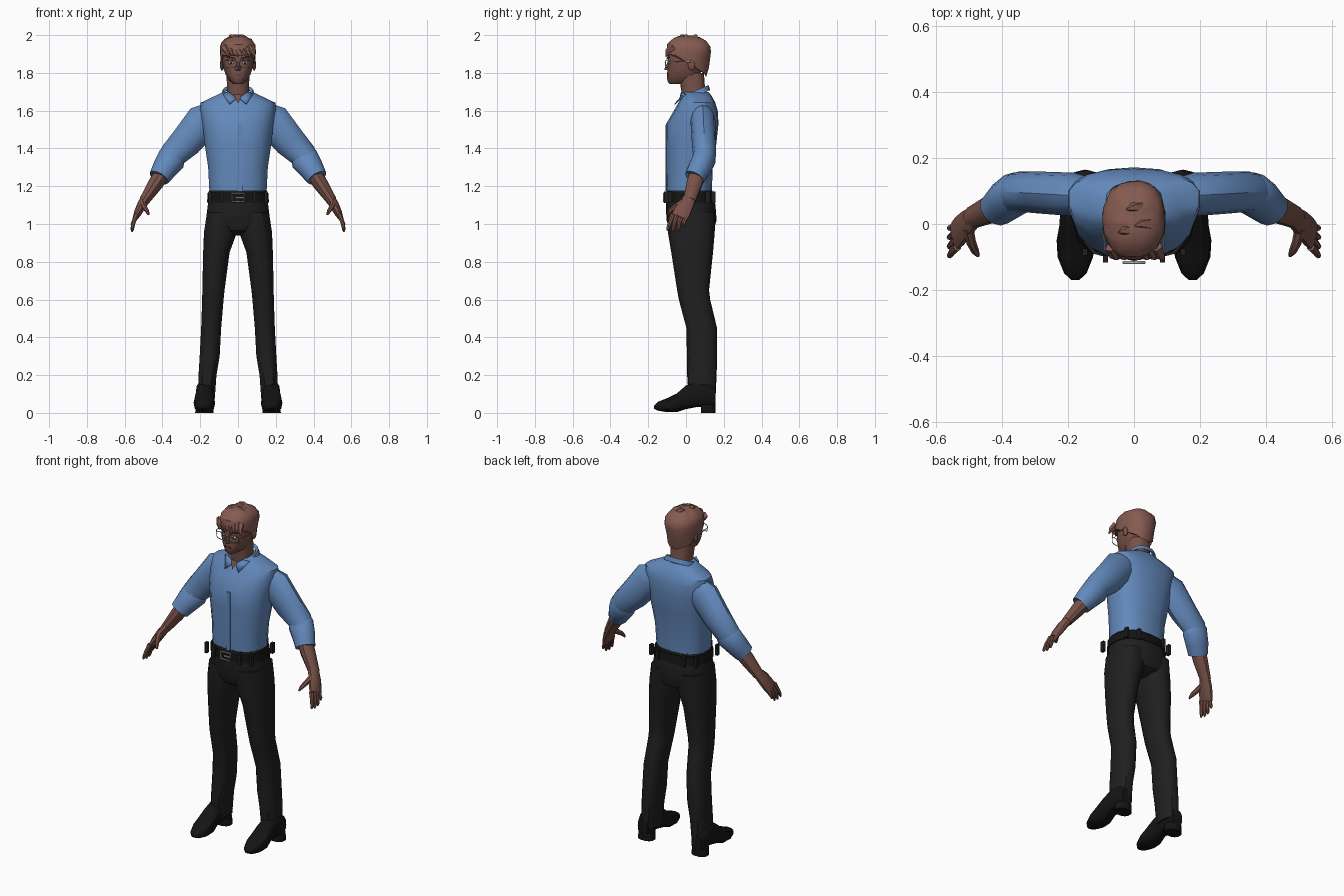
import bpy, bmesh, math, random
from mathutils import Vector

random.seed(4)


def material(name, r, g, b):
    m = bpy.data.materials.new(name)
    m.diffuse_color = (r, g, b, 1)
    return m


SHIRT = material("shirt blue", 0.125, 0.25, 0.50)
SKIN = material("skin", 0.19, 0.085, 0.066)
HAIR = material("hair brown", 0.235, 0.105, 0.082)
TROUSER = material("trouser black", 0.014, 0.014, 0.014)
LEATHER = material("leather black", 0.007, 0.007, 0.007)
METAL = material("metal grey", 0.42, 0.44, 0.45)
WHITE = material("eye white", 0.65, 0.65, 0.63)
DARK = material("dark brown", 0.035, 0.017, 0.013)
LIP = material("lip", 0.12, 0.045, 0.038)


def mesh(name, verts, faces, mat):
    bm = bmesh.new()
    vs = [bm.verts.new(v) for v in verts]
    for f in faces:
        bm.faces.new([vs[i] for i in f])
    bmesh.ops.recalc_face_normals(bm, faces=bm.faces)
    me = bpy.data.meshes.new(name)
    bm.to_mesh(me)
    bm.free()
    me.materials.append(mat)
    ob = bpy.data.objects.new(name, me)
    bpy.context.collection.objects.link(ob)
    return ob


def loft(name, rings, mat, caps=True, side=1):
    """Skin a list of equal-sized point rings; side=-1 mirrors in x."""
    n = len(rings[0])
    verts = [(p[0] * side, p[1], p[2]) for r in rings for p in r]
    faces = [(k * n + i, k * n + (i + 1) % n, (k + 1) * n + (i + 1) % n, (k + 1) * n + i)
             for k in range(len(rings) - 1) for i in range(n)]
    if caps:
        faces += [tuple(range(n)), tuple(range((len(rings) - 1) * n, len(rings) * n))]
    return mesh(name, verts, faces, mat)


def power(v, p):
    return math.copysign(abs(v) ** (2 / p), v)


def slab(z, x0, x1, yf, yb, ym=None, tilt=0, n=18, p=2.4):
    """Horizontal rounded section, widest at ym, optionally tilted front to back."""
    ym = (yf + yb) / 2 if ym is None else ym
    out = []
    for i in range(n):
        a = 2 * math.pi * (i + 0.5) / n
        s = power(math.sin(a), p)
        y = ym + s * ((yb - ym) if s > 0 else (ym - yf))
        out.append(((x0 + x1) / 2 + (x1 - x0) / 2 * power(math.cos(a), p), y, z + tilt * y))
    return out


def limb(name, pts, mat, side=1, n=10):
    """Tube through (x, y, z, radius, depth radius) stations."""
    rings = []
    for k, s in enumerate(pts):
        c = Vector(s[:3])
        t = (Vector(pts[min(k + 1, len(pts) - 1)][:3]) - Vector(pts[max(k - 1, 0)][:3])).normalized()
        v = Vector((0, 1, 0))
        v = (v - t * v.dot(t)).normalized()
        u = t.cross(v)
        rings.append([c + u * s[3] * math.cos(2 * math.pi * i / n) + v * s[4] * math.sin(2 * math.pi * i / n)
                      for i in range(n)])
    return loft(name, rings, mat, side=side)


def box(name, c, size, mat):
    verts = [(c[0] + x * size[0] / 2, c[1] + y * size[1] / 2, c[2] + z * size[2] / 2)
             for x in (-1, 1) for y in (-1, 1) for z in (-1, 1)]
    return mesh(name, verts, [(0, 1, 3, 2), (4, 6, 7, 5), (0, 4, 5, 1), (2, 3, 7, 6), (0, 2, 6, 4), (1, 5, 7, 3)], mat)


def ball(name, c, r, mat):
    bm = bmesh.new()
    bmesh.ops.create_uvsphere(bm, u_segments=12, v_segments=8, radius=1)
    for v in bm.verts:
        v.co = Vector([c[i] + v.co[i] * r[i] for i in range(3)])
    me = bpy.data.meshes.new(name)
    bm.to_mesh(me)
    bm.free()
    me.materials.append(mat)
    bpy.context.collection.objects.link(bpy.data.objects.new(name, me))


def wire(name, pts, r, mat, closed=False):
    cu = bpy.data.curves.new(name, 'CURVE')
    cu.dimensions = '3D'
    cu.bevel_depth = r
    cu.bevel_resolution = 1
    sp = cu.splines.new('POLY')
    sp.points.add(len(pts) - 1)
    for q, p in zip(sp.points, pts):
        q.co = (*p, 1)
    sp.use_cyclic_u = closed
    cu.materials.append(mat)
    bpy.context.collection.objects.link(bpy.data.objects.new(name, cu))


# Shirt body: z, half width, front, back, widest y
body = [(1.165, .153, -.102, .138, .02), (1.30, .160, -.106, .140, .03), (1.42, .178, -.106, .160, .04),
        (1.53, .190, -.105, .172, .06), (1.60, .203, -.064, .168, .08), (1.642, .200, -.040, .155, .085),
        (1.675, .130, -.022, .138, .07), (1.70, .078, -.012, .118, .05)]
loft("shirt_body", [slab(z, -w, w, f, b, m) for z, w, f, b, m in body], SHIRT)
box("shirt_placket", (0.012, -.106, 1.35), (.024, .005, .35), SHIRT)

# Collar with two folded points and an open neck
loft("shirt_collar", [slab(z, -w, w, f, b, .05, .42) for z, w, f, b in
                      ((1.655, .092, -.028, .128), (1.685, .080, -.022, .120), (1.675, .066, -.015, .108))],
     SHIRT, caps=False)
for s, side in ((1, "left"), (-1, "right")):
    o = mesh(side + "_collar_point", [(s * .006, -.034, 1.668), (s * .05, -.026, 1.70), (s * .082, -.005, 1.69),
                                      (s * .045, -.062, 1.635)], [(0, 1, 2, 3)], SHIRT)
    o.modifiers.new("thickness", 'SOLIDIFY').thickness = .006
mesh("open_neck", [(-.022, -.034, 1.685), (.022, -.034, 1.685), (0, -.056, 1.638)], [(0, 1, 2)], SKIN)

# Neck and head
loft("neck", [slab(z, -w, w, f, b) for z, w, f, b in
              ((1.64, .062, -.02, .11), (1.70, .058, -.024, .102), (1.80, .062, -.04, .095))], SKIN)
skull = [(1.742, .026, -.088, -.01), (1.757, .046, -.099, .02), (1.79, .066, -.100, .07), (1.83, .080, -.098, .095),
         (1.87, .085, -.096, .112), (1.91, .086, -.099, .12), (1.95, .076, -.085, .11), (1.975, .05, -.05, .08)]
loft("head", [slab(z, -w, w, f, b, .01) for z, w, f, b in skull], SKIN)
mesh("nose", [(-.008, -.094, 1.865), (.008, -.094, 1.865), (.017, -.092, 1.812), (-.017, -.092, 1.812),
              (0, -.116, 1.818)], [(0, 1, 4), (1, 2, 4), (2, 3, 4), (3, 0, 4)], SKIN)
box("mouth", (0, -.098, 1.788), (.036, .007, .008), LIP)

# Hair shell: hairline drops from forehead to nape, then closes at the crown
def hairline(y):
    if y < -.05:
        return 1.895
    return 1.895 - .045 * min(1, (y + .05) / .07) - .055 * max(0, (y - .02) / .09)


def shell(z):
    keys = [(1.78, .80), (1.85, .93), (1.91, 1.0), (1.95, .96), (1.978, .75), (1.99, .5), (1.997, .2)]
    for (a, u), (b, v) in zip(keys, keys[1:]):
        if z <= b:
            return u + (v - u) * max(0, (z - a) / (b - a))
    return .2


rows = []
for k in range(8):
    row = []
    for i in range(22):
        a = 2 * math.pi * i / 22
        s = math.sin(a)
        z0 = hairline(.012 + s * (.118 if s > 0 else .116))
        q = 1 - (1 - k / 7) ** 1.6
        z = z0 + (1.996 - z0) * q
        f = shell(z) * (1 + random.uniform(-.035, .035))
        row.append((power(math.cos(a), 2.3) * .097 * f, .012 + power(s, 2.2) * .119 * f,
                    z + random.uniform(-.005, .003)))
    rows.append(row)
loft("hair", rows, HAIR)
for i in range(7):  # swept fringe tufts
    x = -.07 + i * .023
    limb("fringe_tuft", [(x, -.07, 1.935, .02, .02), (x + .012, -.098, 1.912, .015, .014),
                         (x + .022, -.106, 1.885 + .006 * (i % 2), .003, .003)], HAIR, n=5)
for x, y in ((-.03, -.02), (.02, .0), (-.005, .05)):  # crown tufts
    limb("crown_tuft", [(x + .02, y, 1.975, .022, .022), (x, y, 1.994, .014, .014),
                        (x - .018, y - .006, 2.0, .002, .002)], HAIR, n=5)

# Trouser seat, belt and buckle
seat = [(1.178, .154, -.103, .140), (1.10, .162, -.107, .156), (1.02, .172, -.103, .162),
        (.965, .14, -.085, .145), (.94, .06, -.05, .10)]
loft("trouser_seat", [slab(z, -w, w, f, b) for z, w, f, b in seat], TROUSER)
loft("belt", [slab(z, -w, w, -.111, b) for z, w, b in
              ((1.115, .160, .151), (1.115, .166, .157), (1.166, .162, .150), (1.166, .155, .143))], LEATHER, False)
for x in (-.155, -.09, .09, .155):
    for y in ((-.085, .115) if abs(x) > .1 else (-.106, .145)):
        box("belt_loop", (x * .96, y, 1.142), (.016, .022, .062), TROUSER)
wire("buckle_frame", [(-.032, -.117, 1.118), (.032, -.117, 1.118), (.032, -.117, 1.163), (-.032, -.117, 1.163)],
     .005, METAL, True)
box("buckle_prong", (.008, -.118, 1.14), (.04, .006, .008), METAL)

for s, side in ((1, "left"), (-1, "right")):
    # Sleeve, rolled cuff and forearm
    limb(side + "_sleeve", [(.13, .085, 1.575, .075, .055), (.185, .09, 1.545, .094, .066), (.277, .095, 1.433, .085, .064),
                            (.345, .098, 1.365, .072, .062), (.385, .075, 1.30, .060, .055)], SHIRT, s, 12)
    limb(side + "_cuff", [(.335, .100, 1.365, .066, .055), (.352, .096, 1.345, .077, .064), (.390, .07, 1.290, .066, .062),
                          (.418, .045, 1.245, .056, .055), (.412, .05, 1.254, .040, .040)], SHIRT, s, 12)
    limb(side + "_forearm", [(.39, .068, 1.285, .042, .044), (.435, .045, 1.215, .040, .043), (.495, .018, 1.125, .028, .034)],
         SKIN, s)
    # Hand: palm, four fingers, thumb
    limb(side + "_palm", [(.485, .022, 1.14, .027, .033), (.51, .0, 1.10, .025, .042), (.53, -.022, 1.06, .021, .047),
                          (.542, -.035, 1.035, .015, .046)], SKIN, s)
    for i in range(4):
        y = -.07 + i * .024
        tip = (.965, .958, .962, .985)[i]
        limb(side + "_finger", [(.537, y, 1.05, .013, .013), (.552, y - .014, 1.01, .0115, .012),
                                (.56, y - .026 + .004 * i, tip + .012, .009, .009),
                                (.56, y - .030 + .005 * i, tip, .004, .004)], SKIN, s, 7)
    limb(side + "_thumb", [(.505, -.01, 1.115, .016, .022), (.495, -.055, 1.09, .015, .016), (.482, -.083, 1.07, .012, .012),
                           (.473, -.096, 1.05, .005, .006)], SKIN, s, 7)
    # Trouser leg: z, inner x, outer x, front, back
    leg = [(1.06, .008, .166, -.10, .155), (.955, .004, .182, -.096, .152), (.85, .043, .186, -.078, .143),
           (.65, .070, .190, -.047, .122), (.60, .075, .191, -.038, .128), (.45, .088, .196, .002, .164),
           (.30, .096, .204, .005, .165), (.20, .113, .210, .006, .162), (.075, .122, .213, .014, .156)]
    loft(side + "_trouser_leg", [slab(*r, n=14) for r in leg], TROUSER, side=s)
    # Shoe lofted heel to toe: y, half width, bottom, top
    shoe = [(-.170, .012, .022, .036), (-.150, .034, .012, .058), (-.10, .054, .004, .078), (-.05, .057, .004, .102),
            (.0, .048, .02, .145), (.06, .046, .032, .17), (.12, .046, .032, .16), (.156, .034, .032, .13)]
    loft(side + "_shoe", [[(.178 + w * power(math.cos(a), 2.6), y, (b + t) / 2 + (t - b) / 2 * power(math.sin(a), 2.6))
                           for a in [math.pi * i / 6 for i in range(12)]] for y, w, b, t in shoe], LEATHER, side=s)
    loft(side + "_heel", [slab(z, .178 - w, .178 + w, .078, .158, n=12) for z, w in ((0, .05), (.045, .047))],
         LEATHER, side=s)
    # Ear, eye, brow
    ball(side + "_ear", (s * .086, .03, 1.842), (.010, .019, .030), SKIN)
    ball(side + "_eye", (s * .036, -.089, 1.853), (.015, .007, .007), WHITE)
    ball(side + "_iris", (s * .036, -.094, 1.853), (.006, .004, .006), DARK)
    mesh(side + "_brow", [(s * .014, -.1015, 1.872), (s * .062, -.086, 1.880), (s * .058, -.089, 1.889),
                          (s * .014, -.1025, 1.881)], [(0, 1, 2, 3)], DARK)
    # Spectacle rim and temple
    rim = [(s * (.042 + .033 * power(math.cos(a), 4)), -.108 + .012 * (power(math.cos(a), 4) + 1) / 2,
            1.848 + .021 * power(math.sin(a), 4)) for a in [math.pi * i / 8 for i in range(16)]]
    wire(side + "_spectacle_rim", rim, .0022, METAL, True)
    wire(side + "_spectacle_temple", [(s * .075, -.096, 1.86), (s * .09, -.075, 1.862), (s * .094, .03, 1.858)],
         .0025, METAL)
wire("spectacle_bridge", [(-.01, -.108, 1.853), (0, -.113, 1.857), (.01, -.108, 1.853)], .0022, METAL)

# Smooth shading with sharp creases kept
for o in bpy.context.scene.objects:
    o.select_set(o.type == 'MESH')
bpy.context.view_layer.objects.active = bpy.data.objects["shirt_body"]
bpy.ops.object.shade_smooth_by_angle(angle=math.radians(35))
